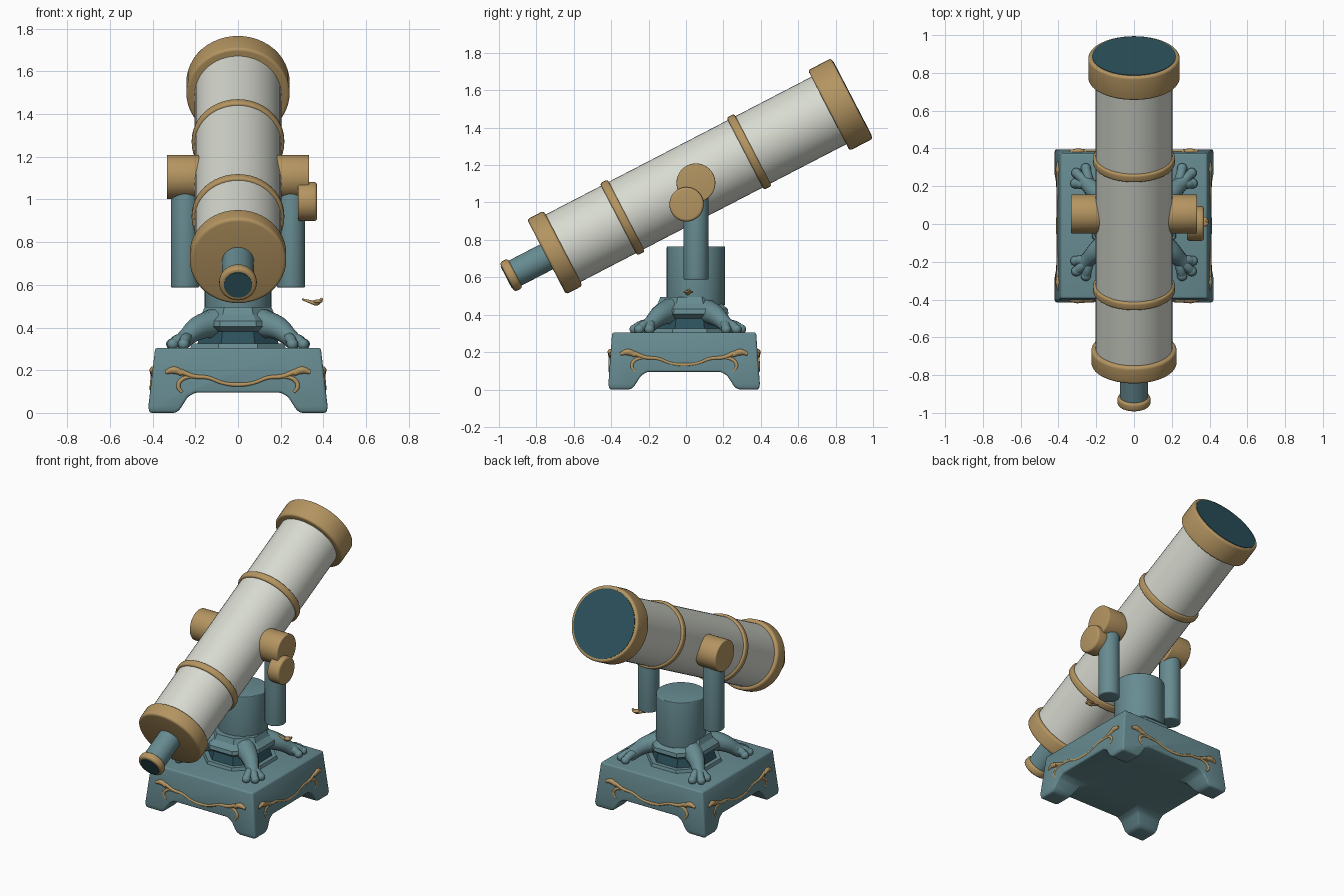
import bpy, bmesh
from math import radians, sin, cos, pi
from mathutils import Matrix, Vector

cube = bpy.data.objects.get("Cube")
if cube:
    bpy.data.objects.remove(cube, do_unlink=True)


def material(name, rgb):
    m = bpy.data.materials.new(name)
    m.use_nodes = True
    m.diffuse_color = (*rgb, 1)
    m.node_tree.nodes["Principled BSDF"].inputs["Base Color"].default_value = (*rgb, 1)
    return m


CREAM = material("cream enamel", (0.69, 0.71, 0.64))
BRASS = material("brass", (0.46, 0.30, 0.12))
TEAL = material("teal metal", (0.135, 0.26, 0.285))
DARK = material("dark teal", (0.026, 0.085, 0.11))


def select(ob):
    bpy.ops.object.select_all(action='DESELECT')
    ob.select_set(True)
    bpy.context.view_layer.objects.active = ob


def finish(name, bm, mat, matrix=Matrix(), angle=35):
    bmesh.ops.remove_doubles(bm, verts=bm.verts, dist=1e-5)
    bmesh.ops.recalc_face_normals(bm, faces=bm.faces)
    me = bpy.data.meshes.new(name)
    bm.to_mesh(me)
    bm.free()
    me.materials.append(mat)
    ob = bpy.data.objects.new(name, me)
    bpy.context.collection.objects.link(ob)
    ob.matrix_world = matrix
    select(ob)
    if angle:
        bpy.ops.object.shade_smooth_by_angle(angle=radians(angle))
    return ob


def lathe(name, profile, mat, matrix=Matrix(), sides=48, angle=35):
    """Turn a list of (radius, height) points around the local z axis."""
    bm = bmesh.new()
    vs = [bm.verts.new((r, 0, z)) for r, z in profile]
    edges = [bm.edges.new(p) for p in zip(vs, vs[1:])]
    bmesh.ops.spin(bm, geom=vs + edges, cent=(0, 0, 0), axis=(0, 0, 1),
                   angle=2 * pi, steps=sides)
    return finish(name, bm, mat, matrix, angle)


def drum(name, r, z0, z1, mat, matrix=Matrix(), edge=0.0, sides=48):
    """Solid cylinder with rounded rims."""
    pts = [(0, z0)]
    for zc, start in ((z0 + edge, -90), (z1 - edge, 0)):
        steps = 4 if edge else 1
        for i in range(steps + 1 if edge else 1):
            a = radians(start + 90 * i / steps)
            pts.append((r - edge + edge * cos(a), zc + edge * sin(a)))
    pts.append((0, z1))
    return lathe(name, pts, mat, matrix, sides)


def strand(name, points, radii, mat, depth=1.0):
    """Tapered tube along a smooth path."""
    cu = bpy.data.curves.new(name, 'CURVE')
    cu.dimensions = '3D'
    cu.bevel_depth = depth
    cu.bevel_resolution = 3
    cu.resolution_u = 6
    cu.use_fill_caps = True
    sp = cu.splines.new('BEZIER')
    sp.bezier_points.add(len(points) - 1)
    for bp, p, r in zip(sp.bezier_points, points, radii):
        bp.co = p
        bp.radius = r
        bp.handle_left_type = bp.handle_right_type = 'AUTO'
    cu.materials.append(mat)
    ob = bpy.data.objects.new(name, cu)
    bpy.context.collection.objects.link(ob)
    select(ob)
    bpy.ops.object.convert(target='MESH')
    bpy.ops.object.shade_smooth_by_angle(angle=radians(50))
    return ob


def ellipsoid(name, loc, size, mat, turn=0.0):
    bm = bmesh.new()
    bmesh.ops.create_uvsphere(bm, u_segments=16, v_segments=10, radius=1)
    m = Matrix.Translation(loc) @ Matrix.Rotation(turn, 4, 'Z') @ Matrix.Diagonal((*size, 1))
    bmesh.ops.transform(bm, matrix=m, verts=bm.verts)
    return finish(name, bm, mat, angle=60)


# Telescope barrel, tilted upward toward the back
tilt = Matrix.Translation((0, 0, 1.096)) @ Matrix.Rotation(radians(-62.6), 4, 'X')
drum("barrel", 0.203, -0.8, 0.95, CREAM, tilt)
drum("objective_cap", 0.242, 0.86, 1.0, BRASS, tilt, 0.014)
drum("objective_lens", 0.222, 0.997, 1.003, DARK, tilt)
drum("rear_cap", 0.226, -0.84, -0.74, BRASS, tilt, 0.016)
for name, s in (("rear_band", -0.383), ("front_band", 0.38)):
    drum(name, 0.217, s - 0.023, s + 0.023, BRASS, tilt, 0.012)
drum("eyepiece_tube", 0.075, -1.05, -0.83, TEAL, tilt, sides=32)
drum("eyepiece_ring", 0.088, -1.078, -1.028, BRASS, tilt, 0.016, 32)
drum("eyepiece_lens", 0.066, -1.082, -1.075, DARK, tilt, sides=32)

# Pivots, posts and the focus knob
MAST_Y = 0.053
across = Matrix.Rotation(pi / 2, 4, 'Y')
for side, sx in (("left", 1), ("right", -1)):
    drum(side + "_pivot", 0.104, -0.0765, 0.0765, BRASS,
         Matrix.Translation((sx * 0.257, MAST_Y, 1.105)) @ across, 0.006)
    drum(side + "_post", 0.067, 0.587, 1.07, TEAL,
         Matrix.Translation((sx * 0.248, MAST_Y, 0)), 0.008, 32)
drum("focus_knob", 0.092, 0.28, 0.37, BRASS,
     Matrix.Translation((0, 0.003, 0.99)) @ across, 0.014)

# Column and faceted pedestal
drum("column", 0.156, 0.45, 0.765, TEAL, Matrix.Translation((0, MAST_Y, 0)), 0.005)
facet = Matrix.Translation((0, 0.02, 0)) @ Matrix.Rotation(pi / 8, 4, 'Z')
lathe("pedestal", [(0, 0.38), (0.19, 0.38), (0.225, 0.405), (0.22, 0.43), (0.185, 0.46),
                   (0.17, 0.495), (0, 0.495)], TEAL, facet, 8, 25)
lathe("pedestal_core", [(0, 0.29), (0.215, 0.29), (0.185, 0.4), (0, 0.4)], DARK, facet, 8, 25)
lathe("pedestal_skirt", [(0, 0.28), (0.25, 0.28), (0.235, 0.325), (0, 0.325)], TEAL, facet, 8, 25)

# Four splayed legs with clawed paws
for sx in (1, -1):
    for sy in (1, -1):
        tag = ("left" if sx > 0 else "right") + ("_back" if sy > 0 else "_front")

        def at(x, y, z):
            return Vector((sx * x, 0.01 + sy * y, z))
        strand(tag + "_leg", [at(.11, .09, .42), at(.19, .15, .395), at(.24, .195, .355),
                              at(.27, .225, .325)], (.07, .055, .042, .04), TEAL)
        for i, (x, y) in enumerate(((.31, .205), (.305, .26), (.255, .285))):
            root = at(.235, .195, .35)
            tip = at(x, y, .322)
            strand(f"{tag}_toe_{i + 1}", [root, root.lerp(tip, .6) + Vector((0, 0, .01)), tip],
                   (.03, .026, .024), TEAL)
            ellipsoid(f"{tag}_claw_{i + 1}", tip, (.027, .027, .026), TEAL)


# Plinth: two arched profiles intersected so that four corner feet remain
def arch(name, foot, top, span, length, swap):
    half = [(span, 0.095), (span + 0.035, 0.075), (span + 0.075, 0.012),
            (span + 0.095, 0), (foot, 0), (foot + 0.005, 0.03), (top, 0.305)]
    outline = half + [(-u, z) for u, z in reversed(half)]
    bm = bmesh.new()
    vs = [bm.verts.new((-length, u, z) if swap else (u, -length, z)) for u, z in outline]
    face = bm.faces.new(vs)
    ext = bmesh.ops.extrude_face_region(bm, geom=[face])
    move = (2 * length, 0, 0) if swap else (0, 2 * length, 0)
    bmesh.ops.translate(bm, vec=move, verts=[v for v in ext["geom"]
                                            if isinstance(v, bmesh.types.BMVert)])
    return finish(name, bm, TEAL, angle=0)


PLINTH_Y = -0.01
plinth = arch("plinth", 0.415, 0.388, 0.2, 0.6, False)
cutter = arch("plinth_cutter", 0.4, 0.385, 0.195, 0.6, True)
cutter.hide_render = True
select(plinth)
mod = plinth.modifiers.new("feet", 'BOOLEAN')
mod.operation = 'INTERSECT'
mod.solver = 'EXACT'
mod.object = cutter
bpy.ops.object.modifier_apply(modifier=mod.name)
bpy.data.objects.remove(cutter, do_unlink=True)
bev = plinth.modifiers.new("soft_edges", 'BEVEL')
bev.width = 0.022
bev.segments = 3
bev.limit_method = 'ANGLE'
bev.angle_limit = radians(25)
bpy.ops.object.modifier_apply(modifier=bev.name)
bpy.ops.object.shade_smooth_by_angle(angle=radians(40))
plinth.location.y = PLINTH_Y

# Scrolled brass trim on all four plinth faces
for k, side in enumerate(("front", "left", "back", "right")):
    turn = Matrix.Translation((0, PLINTH_Y, 0)) @ Matrix.Rotation(k * pi / 2, 4, 'Z')
    reach, lean = (0.402, 0.015) if k % 2 == 0 else (0.415, 0.027)

    def on_face(u, z):
        return turn @ Vector((u, -(reach - lean * z / 0.3), z))
    vine = [(.27, .195), (.21, .172), (.14, .165), (.07, .14)]
    path = [(-u, z) for u, z in vine] + [(0, .132)] + vine[::-1]
    ends = (1.5, 1.2, 1, .9)
    strand(side + "_vine", [on_face(*p) for p in path], ends + (1.1,) + ends[::-1],
           BRASS, 0.009)
    for tag, s in (("a", 1), ("b", -1)):
        strand(f"{side}_curl_{tag}", [on_face(s * u, z) for u, z in
               ((.215, .172), (.265, .155), (.28, .125), (.262, .095))],
               (.8, 1, 1, .7), BRASS, 0.01)
        strand(f"{side}_leaf_{tag}", [on_face(s * u, z) for u, z in
               ((.26, .185), (.3, .2), (.34, .19))], (1, 1.3, .7), BRASS, 0.014)

# Small loose scroll beside the column
strand("loose_scroll", [(.30, .01, .533), (.335, .005, .522), (.37, .01, .515), (.395, .02, .535)],
       (.4, .8, 1.2, .6), BRASS, 0.01)
ellipsoid("loose_leaf", (.372, .012, .522), (.024, .026, .009), BRASS, 0.4)
